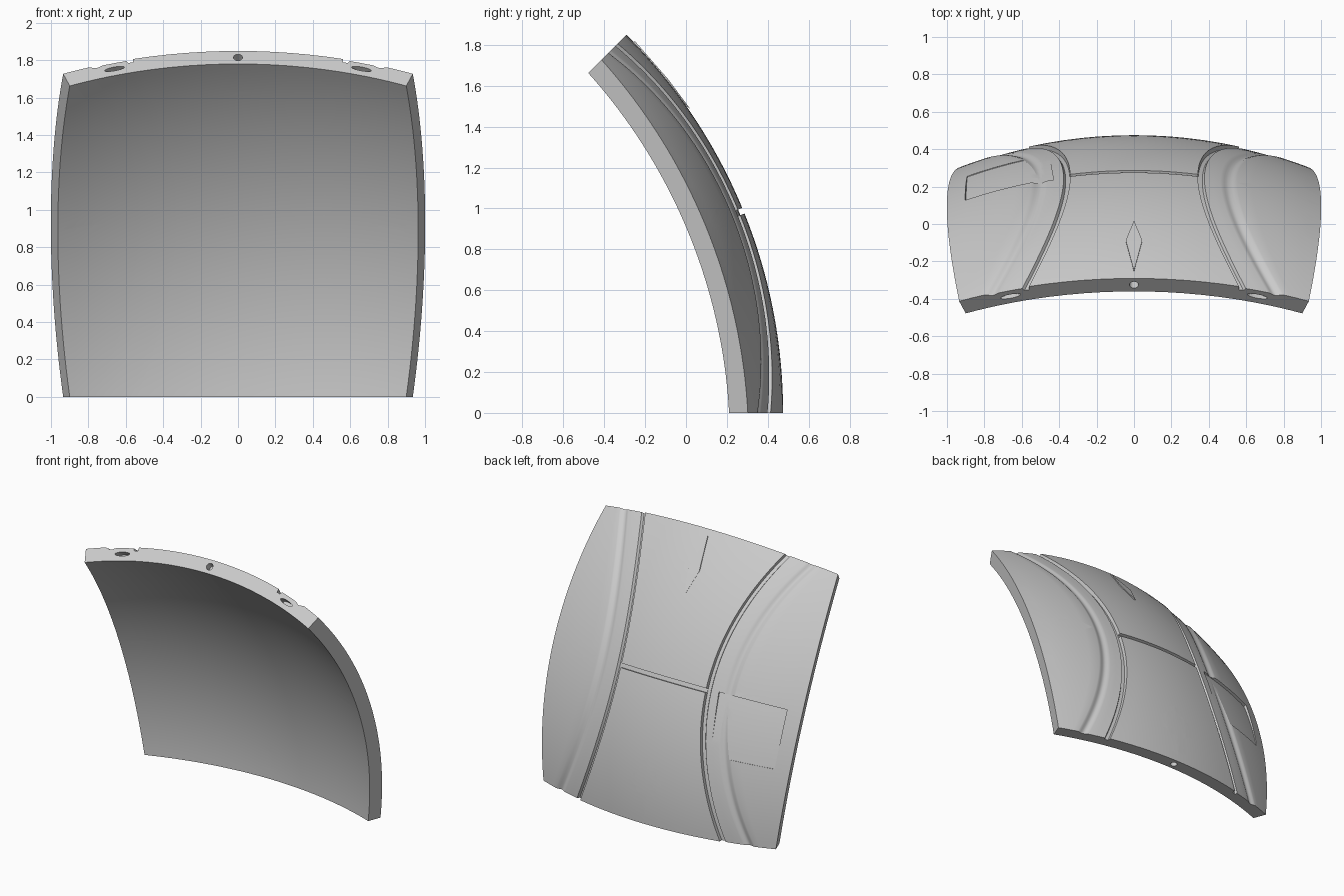
import bpy, bmesh, math
from mathutils import Matrix, Vector

cube = bpy.data.objects.get("Cube")
if cube:
    bpy.data.objects.remove(cube, do_unlink=True)

R_OUT, R_IN, HALF = 2.615, 2.517, 22.5
R_MID = (R_OUT + R_IN) / 2
S, C = math.sin(math.radians(HALF)), math.cos(math.radians(HALF))
# Panel frame: local Z points out of the shell, Y up along it, X to the model's right
FRAME = Matrix(((-1, 0, 0, 0), (0, -S, C, -2.14), (0, C, S, 0), (0, 0, 0, 1)))


def point(a, b, r):
    """Point on a sphere from two panel angles in degrees."""
    return Vector((math.tan(math.radians(a)), math.tan(math.radians(b)), 1)).normalized() * r


def finish(name, bm):
    bm.transform(FRAME)
    bmesh.ops.recalc_face_normals(bm, faces=bm.faces)
    mesh = bpy.data.meshes.new(name)
    bm.to_mesh(mesh)
    bm.free()
    obj = bpy.data.objects.new(name, mesh)
    bpy.context.scene.collection.objects.link(obj)
    return obj


def slab(name, rows, cols, angles, low, high):
    """Closed curved slab; angles(i, j) gives the panel angles, low/high the radii."""
    bm = bmesh.new()
    layers = [[[bm.verts.new(point(*angles(i, j), rad(i, j))) for j in range(cols)]
               for i in range(rows)] for rad in (low, high)]
    for g in layers:
        for i in range(rows - 1):
            for j in range(cols - 1):
                bm.faces.new((g[i][j], g[i][j + 1], g[i + 1][j + 1], g[i + 1][j]))
    rims = []
    for g in layers:
        rims.append(g[0][:-1] + [row[-1] for row in g[:-1]]
                    + g[-1][:0:-1] + [row[0] for row in g[:0:-1]])
    a, b = rims
    for k in range(len(a)):
        n = (k + 1) % len(a)
        bm.faces.new((a[k], a[n], b[n], b[k]))
    return finish(name, bm)


def prism(name, outline, depth):
    """Radial cutter through the outer skin to the given depth."""
    bm = bmesh.new()
    rings = [[bm.verts.new(point(a, b, r)) for a, b in outline]
             for r in (R_OUT - depth, R_OUT + 0.03)]
    caps = [bm.faces.new(ring) for ring in rings]
    for k in range(len(outline)):
        n = (k + 1) % len(outline)
        bm.faces.new((rings[0][k], rings[0][n], rings[1][n], rings[1][k]))
    bmesh.ops.triangulate(bm, faces=caps)
    return finish(name, bm)


# Shell cross-section: angle at mid height, angle at the ends, depth below the skin
half = [(7.5 * k / 6, 13.4 * k / 6, 0) for k in range(7)]
half += [(7.6, 13.5, .024), (8.1, 14.1, .024), (8.3, 14.3, .007), (9.3, 15.8, .007), (10.2, 17.2, .007)]
for k in range(1, 9):
    t = k / 8
    half.append((10.2 + 2 * t, 17.2 + 2 * t, .007 * (1 - t) + .013 * math.sin(math.pi * t) ** 2))
half += [(14, 20, 0), (16, 20.7, 0), (18, 21.3, 0), (20, 21.9, 0), (HALF, HALF, 0)]
section = [(-m, -e, d) for m, e, d in half[:0:-1]] + half
ROWS = 49


def shell_angles(i, j):
    b = -HALF + 2 * HALF * i / (ROWS - 1)
    mid, end, _ = section[j]
    return mid + (end - mid) * (b / HALF) ** 2, b


shell = slab("armour_panel", ROWS, len(section), shell_angles,
             lambda i, j: R_IN, lambda i, j: R_OUT - section[j][2])

cutters = []

# Horizontal seam between the two curved channels
cutters.append(slab("seam_cutter", 2, 17, lambda i, j: (-7.8 + 15.6 * j / 16, -0.6 + 0.65 * i),
                    lambda i, j: R_OUT - .022, lambda i, j: R_OUT + .03))

# Vent plate, sunk deepest along its upper edge, with three rounded slots
cutters.append(slab("vent_cutter", 9, 13,
                    lambda i, j: (9.5 + 10.7 * j / 12 + 0.08 * i * (1 - j / 12), -9.5 * i / 8),
                    lambda i, j: R_OUT - .018 + .014 * i / 8, lambda i, j: R_OUT + .03))
for b in (-2.3, -4.7, -7.1):
    outline = []
    for side, a in ((1, 18.8), (-1, 11.4)):
        for k in range(9):
            w = math.pi * (k / 8 - 0.5)
            outline.append((a + side * 0.5 * math.cos(w), b + side * 0.5 * math.sin(w)))
        outline += [(a - side * 7.4 * k / 5, b + side * 0.5) for k in range(1, 5)]
    cutters.append(prism("vent_slot_cutter", outline, .034))

# Hand-hold pockets on both side edges
pocket = [(23.4, 3.2), (22.3, 3.6), (21.2, 4.3), (20.9, 5), (20.9, 8.6), (21.2, 9.4), (22.3, 10.5), (23.4, 11)]
for sx in (1, -1):
    for sy in (1, -1):
        cutters.append(prism("edge_pocket_cutter", [(sx * a, sy * b) for a, b in pocket], .03))

# Round dishes around the upper and lower kite pockets
for sy in (1, -1):
    ring = [2 * math.pi * k / 32 for k in range(32)]
    cutters.append(prism("dish_cutter", [(2.2 * math.cos(w), sy * 15.9 + 2.3 * math.sin(w))
                                         for w in ring], .01))

# The same fittings repeat on each of the four edges
for q in range(4):
    turn = Matrix.Rotation(math.pi / 2 * q, 4, 'Z')
    # Kite-shaped pocket narrowing to a slit through the inner skin
    width = 1.4 if q % 2 else 1.0
    top = [(0, 12.1), (-width, 16), (width, 16), (0, 21.4)]
    slit = [(-.14, 18.4), (.14, 18.4), (0, 21.3)]
    bm = bmesh.new()
    for a, b in top:
        bm.verts.new(turn @ point(a, b, R_OUT + .008))
    for a, b in slit:
        bm.verts.new(turn @ point(a, b, R_IN - .01))
    bmesh.ops.convex_hull(bm, input=bm.verts)
    cutters.append(finish("kite_pocket_cutter", bm))
    # Pin hole in the middle of the rim and a slot near each end
    for angle, length in ((0, .024), (-14.9, .055), (14.9, .055)):
        bm = bmesh.new()
        bmesh.ops.create_cone(bm, cap_ends=True, segments=24, radius1=1, radius2=1, depth=.1)
        bm.transform(Matrix.Diagonal((length, .024 if angle == 0 else .014, 1, 1)))
        bm.transform(Matrix.Translation((0, R_MID, 0)))
        bm.transform(Matrix.Rotation(math.radians(angle), 4, 'Z'))
        # Stand the ring of fittings on the plane of the rim
        bm.transform(Matrix.Rotation(math.radians(90 + HALF), 4, 'X'))
        if sum((v.co.z for v in bm.verts)) < 0:
            bm.transform(Matrix.Rotation(math.pi, 4, 'X'))
        bm.transform(turn)
        cutters.append(finish("rim_hole_cutter", bm))

# Cut everything out of the shell
for cutter in cutters:
    cutter.hide_render = True
    mod = shell.modifiers.new("cut", 'BOOLEAN')
    mod.operation, mod.solver, mod.object = 'DIFFERENCE', 'EXACT', cutter
bpy.context.view_layer.update()
depsgraph = bpy.context.evaluated_depsgraph_get()
result = bpy.data.meshes.new_from_object(shell.evaluated_get(depsgraph))
shell.modifiers.clear()
shell.data = result
for cutter in cutters:
    bpy.data.objects.remove(cutter, do_unlink=True)

mat = bpy.data.materials.new("light_grey")
mat.use_nodes = True
grey = (0.6, 0.6, 0.6, 1)
mat.diffuse_color = grey
mat.node_tree.nodes["Principled BSDF"].inputs["Base Color"].default_value = grey
shell.data.materials.clear()
shell.data.materials.append(mat)

bpy.ops.object.select_all(action='DESELECT')
shell.select_set(True)
bpy.context.view_layer.objects.active = shell
bpy.ops.object.shade_smooth_by_angle(angle=math.radians(25))
